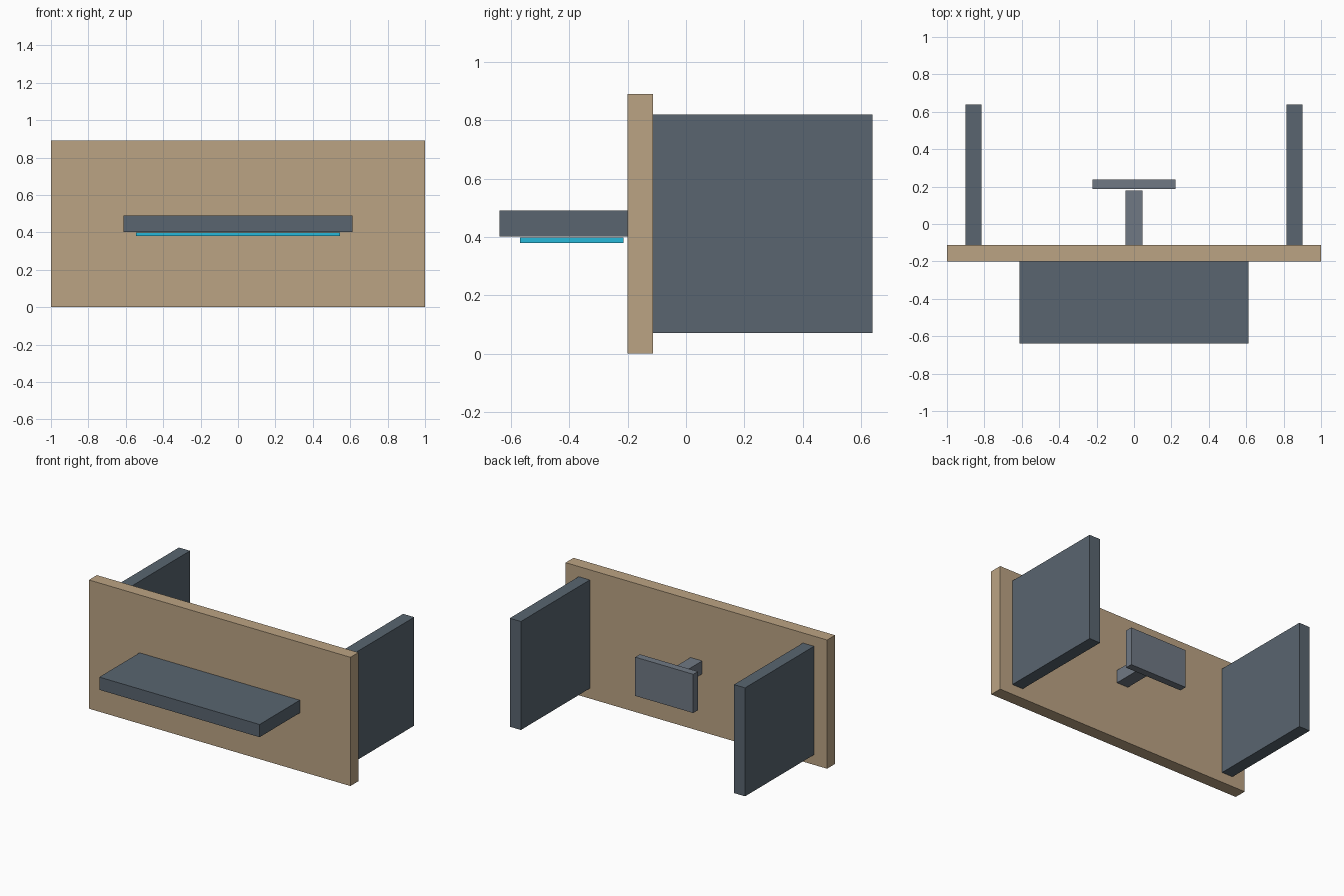
import bpy

if "Cube" in bpy.data.objects:
    bpy.data.objects.remove(bpy.data.objects["Cube"])


def material(name, rgb):
    m = bpy.data.materials.new(name)
    m.diffuse_color = (*rgb, 1)
    m.use_nodes = True
    m.node_tree.nodes["Principled BSDF"].inputs["Base Color"].default_value = m.diffuse_color
    return m


wood = material("wood", (0.50, 0.37, 0.23))
slate = material("slate", (0.10, 0.13, 0.16))
steel = material("steel", (0.16, 0.19, 0.23))
cyan = material("cyan", (0.02, 0.48, 0.70))


def box(name, xs, ys, zs, mat):
    """Box from its min/max extents on each axis."""
    spans = (xs, ys, zs)
    bpy.ops.mesh.primitive_cube_add(size=1, location=[(a + b) / 2 for a, b in spans])
    ob = bpy.context.object
    ob.name = name
    ob.scale = [b - a for a, b in spans]
    bpy.ops.object.transform_apply(location=False, rotation=False, scale=True)
    ob.data.materials.append(mat)
    return ob


MID = 0.445  # mid height of the upright panel

# Main panel
box("desk_panel", (-1, 1), (-0.2, -0.113), (0, 2 * MID), wood)

# Pair of side supports behind the panel
for side, label in ((-1, "left"), (1, "right")):
    box(label + "_leg", sorted((side * 0.815, side * 0.9)), (-0.113, 0.64),
        (0.07, 0.82), slate)

# Display body with the thin screen just under it
box("display_body", (-0.613, 0.613), (-0.64, -0.2), (0.402, 0.49), slate)
box("screen", (-0.545, 0.545), (-0.57, -0.215), (0.38, 0.398), cyan)

# Stand stem and foot plate
box("stand_stem", (-0.045, 0.045), (-0.113, 0.178), (MID - 0.045, MID + 0.045), steel)
box("stand_foot", (-0.222, 0.222), (0.187, 0.238), (MID - 0.134, MID + 0.134), steel)
